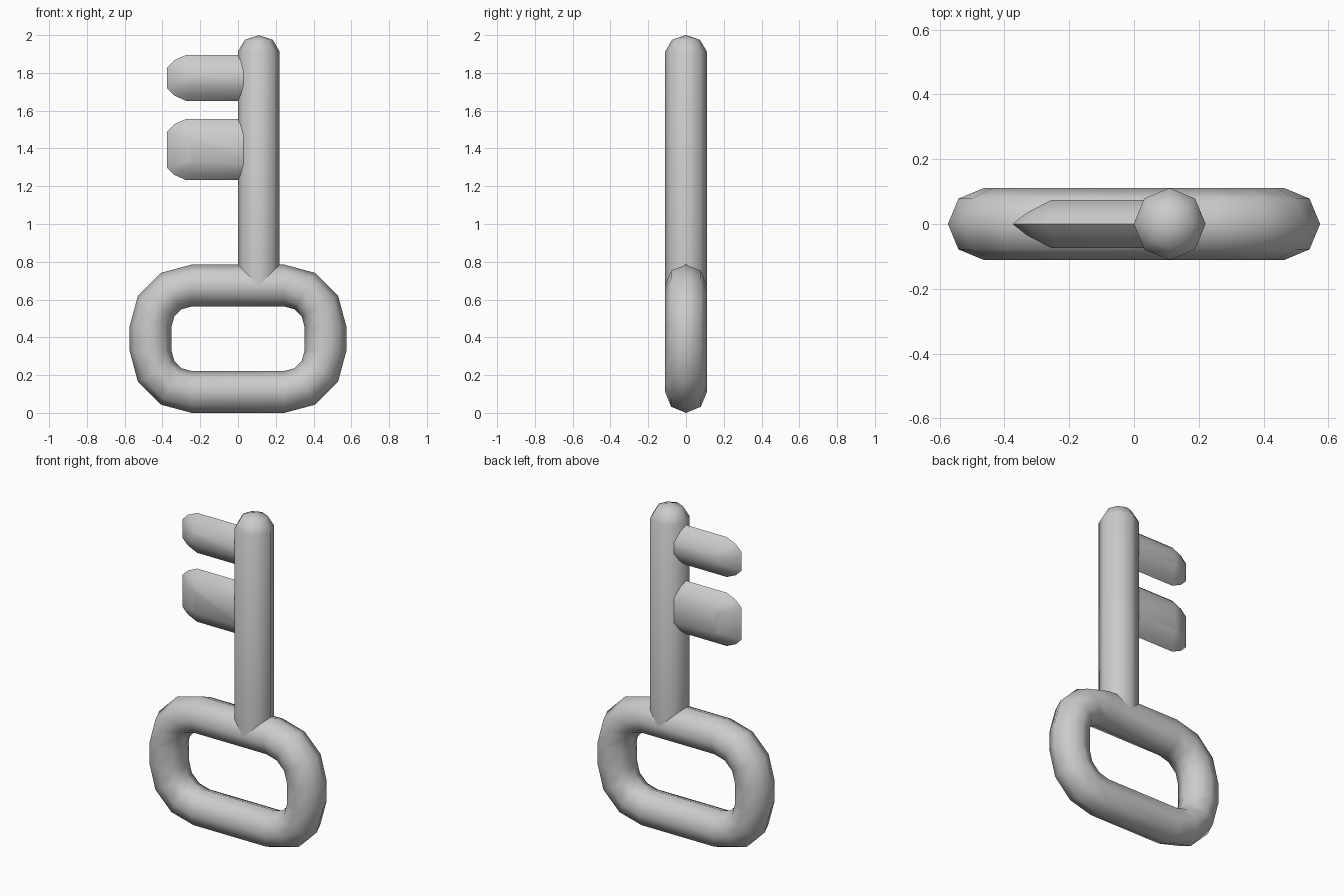
import bpy, bmesh
from math import sin, cos, pi, radians

if "Cube" in bpy.data.objects:
    bpy.data.objects.remove(bpy.data.objects["Cube"])

R = 0.111            # tube radius shared by bow and shaft
SIDES = 8
SHAFT_X = 0.11


def skin(name, rings, loop=False, caps=False):
    """Bridge a list of equal-length closed rings into one smooth mesh."""
    bm = bmesh.new()
    vr = [[bm.verts.new(p) for p in ring] for ring in rings]
    n = len(vr[0])
    for i in range(len(vr) if loop else len(vr) - 1):
        a, b = vr[i], vr[(i + 1) % len(vr)]
        for j in range(n):
            k = (j + 1) % n
            bm.faces.new((a[j], a[k], b[k], b[j]))
    if caps:
        bm.faces.new(vr[0])
        bm.faces.new(vr[-1])
    bmesh.ops.remove_doubles(bm, verts=bm.verts, dist=1e-4)
    bmesh.ops.recalc_face_normals(bm, faces=bm.faces)
    me = bpy.data.meshes.new(name)
    bm.to_mesh(me)
    bm.free()
    ob = bpy.data.objects.new(name, me)
    bpy.context.collection.objects.link(ob)
    bpy.ops.object.select_all(action='DESELECT')
    ob.select_set(True)
    bpy.context.view_layer.objects.active = ob
    bpy.ops.object.shade_smooth_by_angle(angle=radians(50))
    return ob


# Bow: octagonal tube swept round a rounded rectangle
arc_x, arc_z, arc_r, mid_z = 0.245, 0.0635, 0.218, 0.3925
rings = []
for quad, (sx, sz) in enumerate([(1, 1), (-1, 1), (-1, -1), (1, -1)]):
    for step in range(4):
        t = quad * pi / 2 + step * pi / 6
        ring = []
        for j in range(SIDES):
            a = 2 * pi * j / SIDES
            d = arc_r + R * cos(a)
            ring.append((sx * arc_x + d * cos(t), R * sin(a),
                         mid_z + sz * arc_z + d * sin(t)))
        rings.append(ring)
skin("key_bow", rings, loop=True)

# Shaft: octagonal rod with a domed tip
profile = [(R, 0.674), (R, 1.912), (0.074, 1.975), (0.0, 2.0)]
rings = [[(SHAFT_X + r * cos(2 * pi * j / SIDES), r * sin(2 * pi * j / SIDES), z)
          for j in range(SIDES)] for r, z in profile]
skin("key_shaft", rings)


# Teeth: rounded tabs that taper to a thin rim
def tooth(name, z0, z1):
    mid, half = (z0 + z1) / 2, (z1 - z0) / 2
    corner = [(0.10, 0.0), (0.038, 0.028), (0.0, 0.066)]
    layers = [(-0.074, 0.12, 0.087, 0.25), (-0.034, 0.043, 0.028, 0.8),
              (0.0, 0.0, 0.0, 1.0),
              (0.034, 0.043, 0.028, 0.8), (0.074, 0.12, 0.087, 0.25)]
    rings = []
    for y, ix, iz, s in layers:
        x, h = -0.375 + ix, half - iz
        upper = [(SHAFT_X, y, mid + h)] + \
                [(x + dx * s, y, mid + h - dz * s) for dx, dz in corner]
        lower = [(px, py, 2 * mid - pz) for px, py, pz in reversed(upper)]
        rings.append(upper + lower)
    skin(name, rings, caps=True)


tooth("upper_tooth", 1.652, 1.895)
tooth("lower_tooth", 1.232, 1.556)
